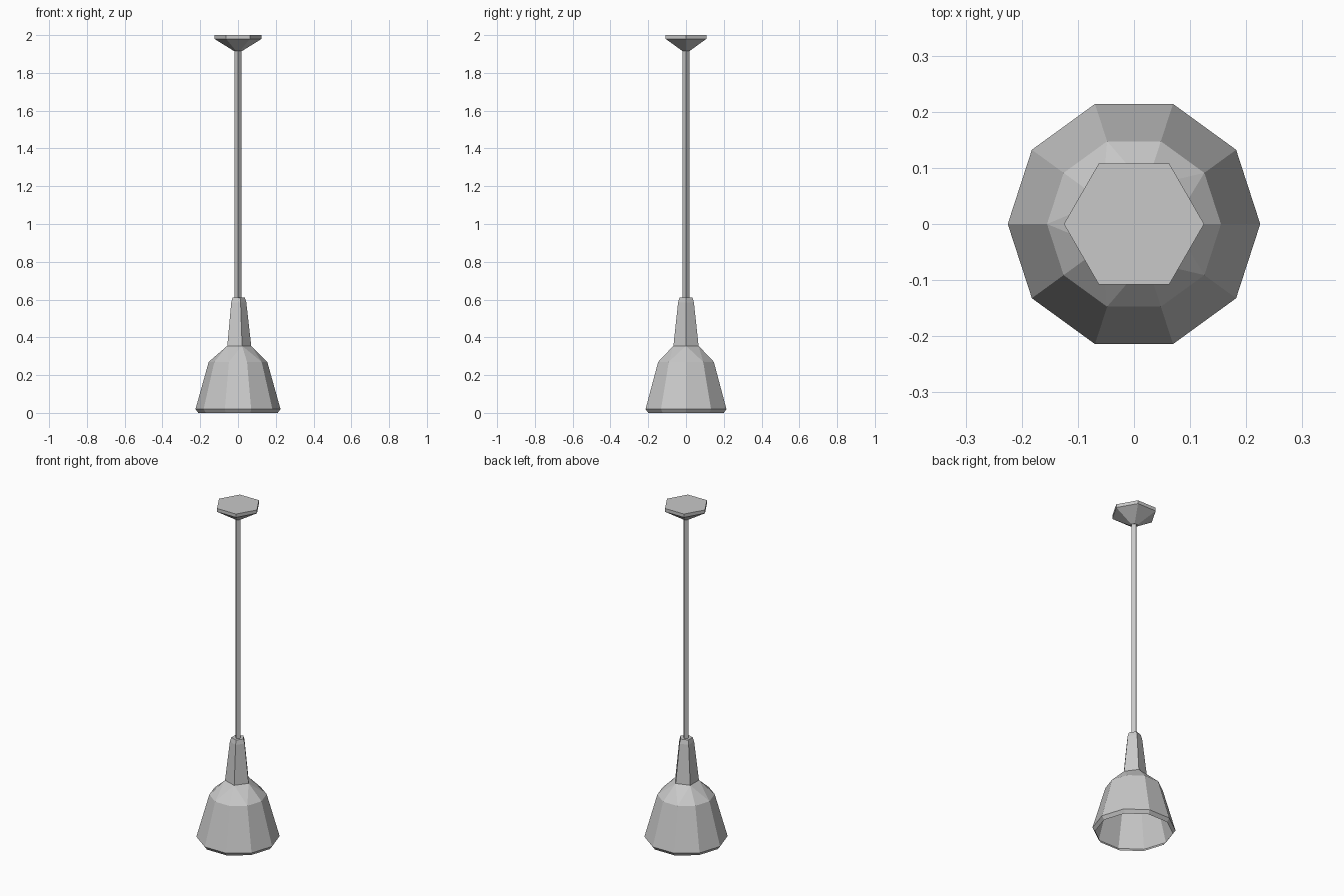
import bpy
import bmesh
from math import cos, sin, tau

cube = bpy.data.objects.get("Cube")
if cube:
    bpy.data.objects.remove(cube, do_unlink=True)

metal = bpy.data.materials.new("grey_metal")
metal.use_nodes = True
grey = (0.58, 0.58, 0.58, 1)
metal.diffuse_color = grey
metal.node_tree.nodes["Principled BSDF"].inputs["Base Color"].default_value = grey


def ring(bm, sides, radius, z):
    return [bm.verts.new((radius * cos(tau * i / sides), radius * sin(tau * i / sides), z))
            for i in range(sides)]


def bridge(bm, low, high):
    n = len(low)
    for i in range(n):
        j = (i + 1) % n
        bm.faces.new((low[i], low[j], high[j], high[i]))


def finish(bm, name):
    mesh = bpy.data.meshes.new(name)
    bm.to_mesh(mesh)
    bm.free()
    mesh.materials.append(metal)
    obj = bpy.data.objects.new(name, mesh)
    bpy.context.collection.objects.link(obj)
    return obj


def turned(name, sides, profile):
    """Closed faceted solid from (radius, height) pairs, bottom to top."""
    bm = bmesh.new()
    rings = [ring(bm, sides, r, z) for r, z in profile]
    for low, high in zip(rings, rings[1:]):
        bridge(bm, low, high)
    bm.faces.new(rings[0][::-1])
    bm.faces.new(rings[-1])
    return finish(bm, name)


# Open ten-sided shade; its shoulder tapers into the five-sided neck
bm = bmesh.new()
lip = ring(bm, 10, 0.21, 0)
rim = ring(bm, 10, 0.225, 0.02)
shoulder = ring(bm, 10, 0.155, 0.27)
collar = ring(bm, 5, 0.07, 0.355)
bridge(bm, lip, rim)
bridge(bm, rim, shoulder)
for k in range(5):
    a, b, c = (shoulder[(2 * k + i) % 10] for i in range(3))
    p, q = collar[k], collar[(k + 1) % 5]
    for tri in ((a, b, p), (b, q, p), (b, c, q)):
        bm.faces.new(tri)
finish(bm, "lamp_shade")

# Neck, hanging rod and ceiling mount
turned("shade_neck", 5, [(0.07, 0.355), (0.044, 0.585), (0.036, 0.61)])
turned("hanging_rod", 4, [(0.018, 0.6), (0.018, 1.93)])
turned("ceiling_mount", 6, [(0.02, 1.915), (0.125, 1.98), (0.125, 2)])
